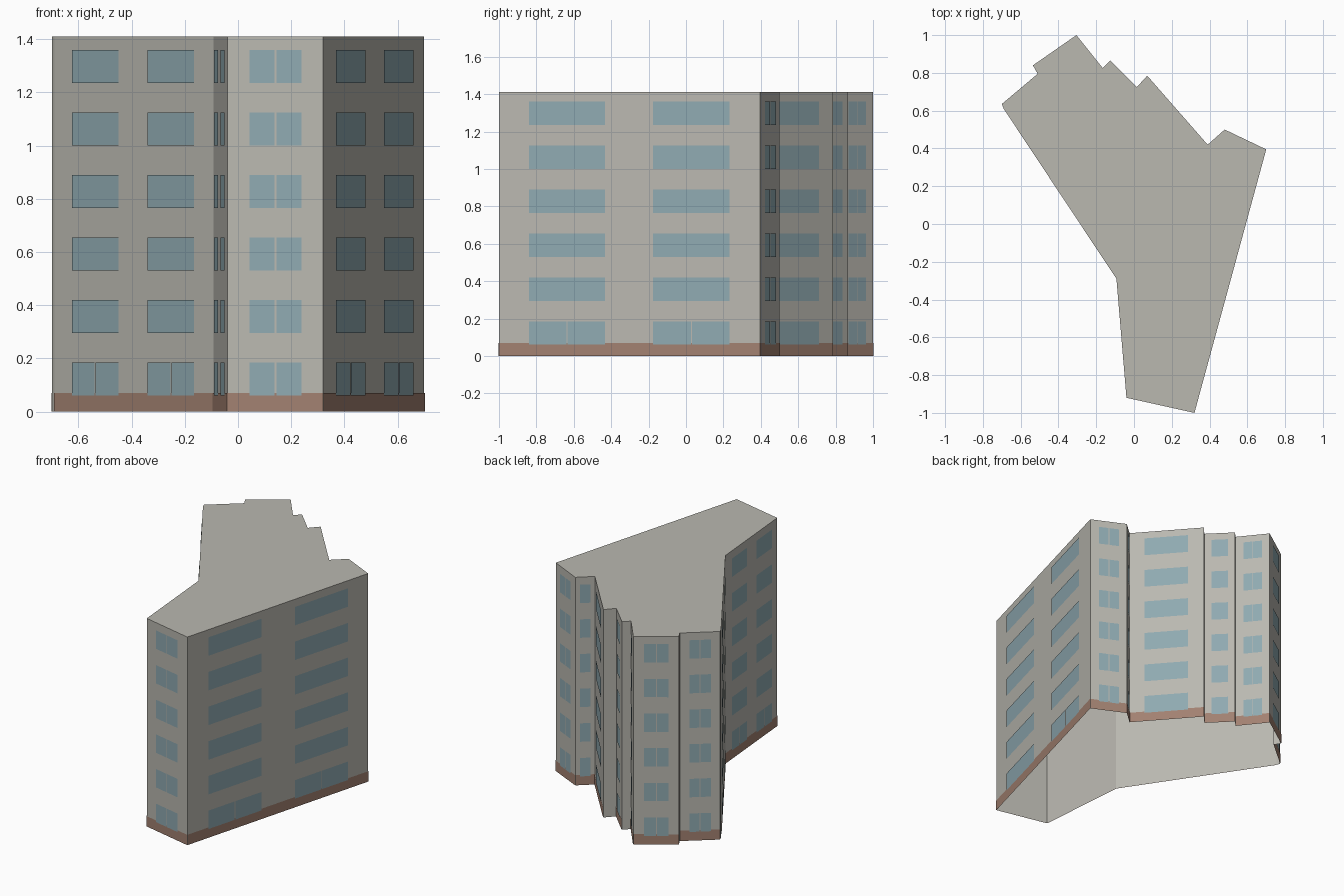
import bpy
import bmesh
from mathutils import Vector

cube = bpy.data.objects.get("Cube")
if cube:
    bpy.data.objects.remove(cube, do_unlink=True)

HEIGHT = 1.41
PLINTH = 0.07
FLOORS, PITCH, SILL, GLASS = 6, 0.235, 0.06, 0.125
GAP = 0.003  # half width of the bar between two panes


def material(name, rgb):
    mat = bpy.data.materials.new(name)
    mat.use_nodes = True
    mat.diffuse_color = (*rgb, 1)
    mat.node_tree.nodes["Principled BSDF"].inputs["Base Color"].default_value = (*rgb, 1)
    return mat


plaster = material("warm grey plaster", (0.49, 0.48, 0.435))
brick = material("brown plinth", (0.36, 0.22, 0.165))
glass = material("blue grey glass", (0.275, 0.40, 0.44))

# Wall kinds: window spans along the wall, and which floors have split panes
PAIR = ([(0.115, 0.408), (0.592, 0.885)], "ground")
SPLIT = ([(0.235, 0.775)], "all")
SINGLE = ([(0.23, 0.78)], "none")
WIDE = ([(0.2, 0.79)], "none")
BARE = None

# Footprint corners, anticlockwise, each with the wall that starts there
walls = [
    ((-0.70, 0.635), BARE), ((-0.69, 0.61), PAIR), ((-0.093, -0.29), PAIR),
    ((-0.04, -0.92), SPLIT), ((0.32, -1.0), PAIR), ((0.70, 0.395), SPLIT),
    ((0.48, 0.50), SINGLE), ((0.39, 0.42), WIDE), ((0.07, 0.785), BARE),
    ((0.015, 0.725), SINGLE), ((-0.125, 0.865), BARE), ((-0.165, 0.825), SPLIT),
    ((-0.305, 1.0), SPLIT), ((-0.535, 0.84), BARE), ((-0.51, 0.795), SPLIT),
]
corners = [Vector((*p, 0)) for p, kind in walls]


def finish(bm, name, mat):
    mesh = bpy.data.meshes.new(name)
    bm.to_mesh(mesh)
    bm.free()
    mesh.materials.append(mat)
    obj = bpy.data.objects.new(name, mesh)
    bpy.context.collection.objects.link(obj)


def panel(bm, a, b, span, low, high, offset):
    """Upright rectangle on the wall from a to b, pushed outwards."""
    d = (b - a).normalized()
    out = Vector((d.y, -d.x, 0)) * offset
    s, e = a.lerp(b, span[0]) + out, a.lerp(b, span[1]) + out
    up = Vector((0, 0, 1))
    bm.faces.new([bm.verts.new(p) for p in
                  (s + up * low, e + up * low, e + up * high, s + up * high)])


# Building shell: walls and flat roof, open underneath
shell = bmesh.new()
base = [shell.verts.new(p) for p in corners]
top = [shell.verts.new(p + Vector((0, 0, HEIGHT))) for p in corners]
for i in range(len(base)):
    j = (i + 1) % len(base)
    shell.faces.new((base[i], base[j], top[j], top[i]))
shell.faces.new(top)
finish(shell, "building_shell", plaster)

# Plinth band and windows, wall by wall
plinth, windows = bmesh.new(), bmesh.new()
for i, (p, kind) in enumerate(walls):
    if kind is BARE:
        continue
    a, b = corners[i], corners[(i + 1) % len(corners)]
    panel(plinth, a, b, (0, 1), 0, PLINTH, 0.002)
    spans, split = kind
    bar = GAP / (b - a).length
    for floor in range(FLOORS):
        low = SILL + floor * PITCH
        for s, e in spans:
            panes = [(s, e)]
            if split == "all" or (split == "ground" and floor == 0):
                mid = (s + e) / 2
                panes = [(s, mid - bar), (mid + bar, e)]
            for pane in panes:
                panel(windows, a, b, pane, low, low + GLASS, 0.004)
finish(plinth, "plinth_band", brick)
finish(windows, "window_panes", glass)
